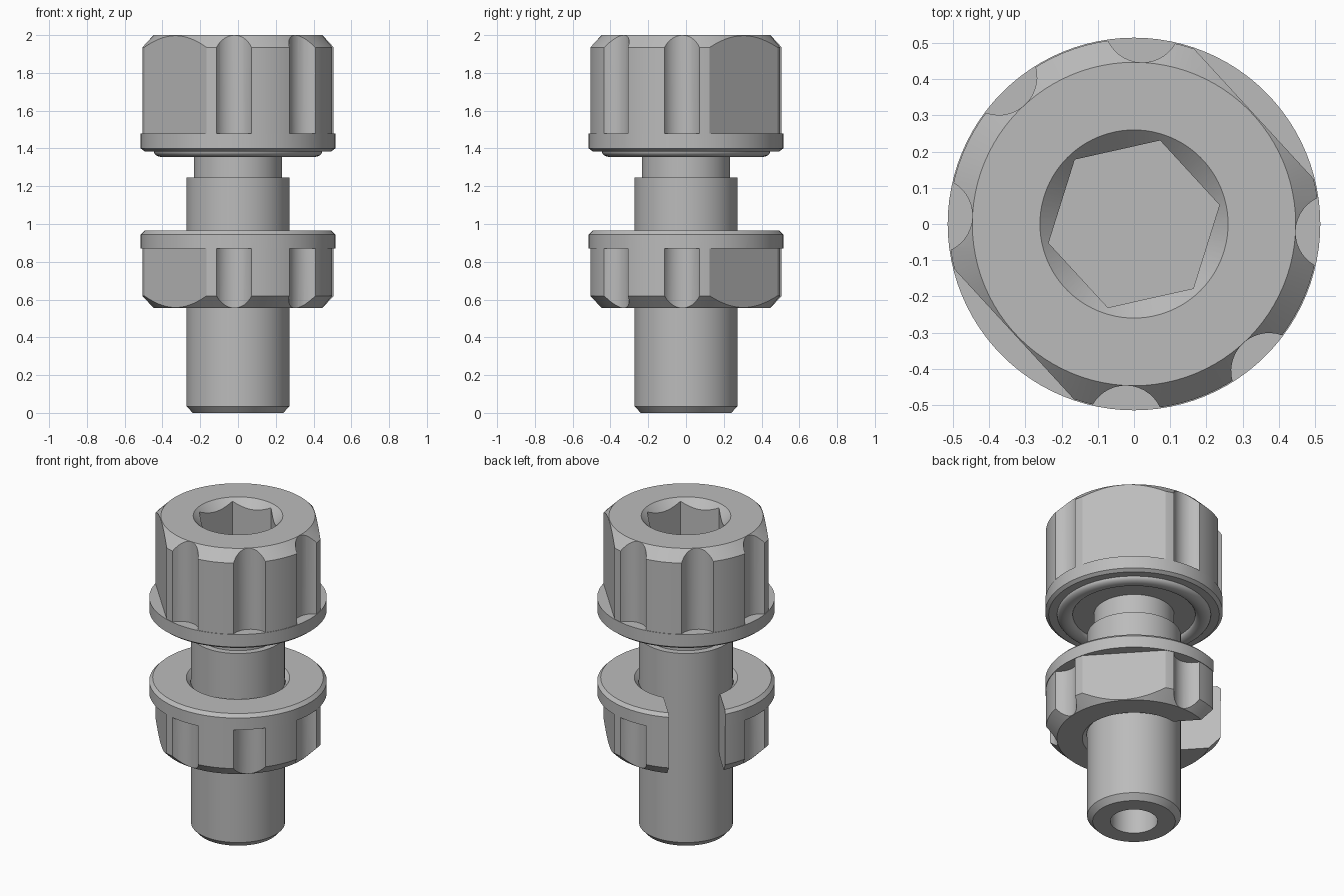
import bpy, bmesh, math
from mathutils import Matrix

cube = bpy.data.objects.get("Cube")
if cube:
    bpy.data.objects.remove(cube, do_unlink=True)

TURN = -2.4                       # all grips share this small rotation
FLUTES = (0, 90, 135, 180, 270, 315)
FLATS = (45, 225)

steel = bpy.data.materials.new("grey steel")
steel.use_nodes = True
GREY = (0.5, 0.5, 0.5, 1)
steel.diffuse_color = GREY
steel.node_tree.nodes["Principled BSDF"].inputs["Base Color"].default_value = GREY


def make_object(name, bm):
    bmesh.ops.recalc_face_normals(bm, faces=bm.faces)
    mesh = bpy.data.meshes.new(name)
    bm.to_mesh(mesh)
    bm.free()
    mesh.materials.append(steel)
    obj = bpy.data.objects.new(name, mesh)
    bpy.context.collection.objects.link(obj)
    return obj


def lathe(name, profile, steps=96, closed=False, phase=0):
    """Spin a (radius, height) profile around the z axis."""
    bm = bmesh.new()
    verts = [bm.verts.new((r, 0, z)) for r, z in profile]
    pairs = list(zip(verts, verts[1:]))
    if closed:
        pairs.append((verts[-1], verts[0]))
    edges = [bm.edges.new(p) for p in pairs]
    bmesh.ops.spin(bm, geom=verts + edges, cent=(0, 0, 0), axis=(0, 0, 1),
                   angle=math.tau, steps=steps, use_duplicate=False)
    bmesh.ops.remove_doubles(bm, verts=bm.verts, dist=1e-5)
    bmesh.ops.rotate(bm, verts=bm.verts, cent=(0, 0, 0),
                     matrix=Matrix.Rotation(math.radians(phase), 3, "Z"))
    return make_object(name, bm)


def placed(angle, radius, z):
    return (Matrix.Rotation(math.radians(angle + TURN), 4, "Z")
            @ Matrix.Translation((radius, 0, z)))


def box_cutter(name, angles, x0, x1, width, z0, z1):
    bm = bmesh.new()
    for a in angles:
        size = Matrix.Diagonal((x1 - x0, width, z1 - z0, 1))
        bmesh.ops.create_cube(bm, size=1, matrix=placed(a, (x0 + x1) / 2, (z0 + z1) / 2) @ size)
    return make_object(name, bm)


def flute_cutter(name, angles, z0, z1):
    bm = bmesh.new()
    for a in angles:
        bmesh.ops.create_cone(bm, cap_ends=True, segments=40, radius1=0.105, radius2=0.105,
                              depth=z1 - z0, matrix=placed(a, 0.552, (z0 + z1) / 2))
    return make_object(name, bm)


def carve(obj, cutters):
    """Subtract the cutters, bake the result and discard them."""
    for c in cutters:
        mod = obj.modifiers.new("cut", "BOOLEAN")
        mod.operation = "DIFFERENCE"
        mod.solver = "EXACT"
        mod.object = c
    deps = bpy.context.evaluated_depsgraph_get()
    baked = bpy.data.meshes.new_from_object(obj.evaluated_get(deps))
    obj.modifiers.clear()
    obj.data = baked
    baked.materials.clear()
    baked.materials.append(steel)
    baked.polygons.foreach_set("material_index", [0] * len(baked.polygons))
    for c in cutters:
        bpy.data.objects.remove(c, do_unlink=True)


# Bolt head: chamfered drum, flange and a rounded bead underneath
bead = [(0.401 + 0.045 * math.cos(t), 1.385 - 0.03 * math.sin(t))
        for t in [math.pi * i / 12 for i in range(13)]]
head = lathe("bolt_head", [(0, 2), (0.447, 2), (0.512, 1.935), (0.512, 1.48), (0.515, 1.48),
                           (0.515, 1.4), (0.495, 1.385)] + bead + [(0, 1.385)])
carve(head, [
    flute_cutter("head_flutes", FLUTES, 1.48, 2.1),
    box_cutter("head_flats", FLATS, 0.45, 0.6, 0.54, 1.48, 2.1),
    lathe("socket_hex", [(0, 2.1), (0.242, 2.1), (0.242, 1.65), (0, 1.65)], 6, phase=12.6),
    lathe("socket_chamfer", [(0, 2.02), (0.28, 2.02), (0.2, 1.94), (0, 1.94)]),
])

# Shank: narrow neck, full-width body, chamfered tip with a blind bore
shank = lathe("bolt_shank", [(0, 1.42), (0.233, 1.42), (0.233, 1.245), (0.272, 1.245),
                             (0.272, 0.035), (0.24, 0), (0.137, 0), (0.137, 0.7), (0, 0.7)])

# Slotted nut: flange on top, grips below, countersunk bore
nut = lathe("slotted_nut", [(0.3, 0.965), (0.495, 0.965), (0.515, 0.945), (0.515, 0.87),
                            (0.512, 0.87), (0.512, 0.62), (0.447, 0.555), (0.3, 0.555),
                            (0.275, 0.58), (0.275, 0.94)], closed=True)
carve(nut, [
    flute_cutter("nut_flutes", [a for a in FLUTES if a != 135], 0.45, 0.87),
    box_cutter("nut_flats", FLATS, 0.45, 0.6, 0.54, 0.45, 0.87),
    box_cutter("nut_slot", [135], 0, 0.7, 0.33, 0.4, 1.1),
])

# Smooth round walls, keep machined edges sharp
bpy.ops.object.select_all(action="DESELECT")
for obj in (head, shank, nut):
    obj.select_set(True)
bpy.context.view_layer.objects.active = head
bpy.ops.object.shade_smooth_by_angle(angle=math.radians(25))
